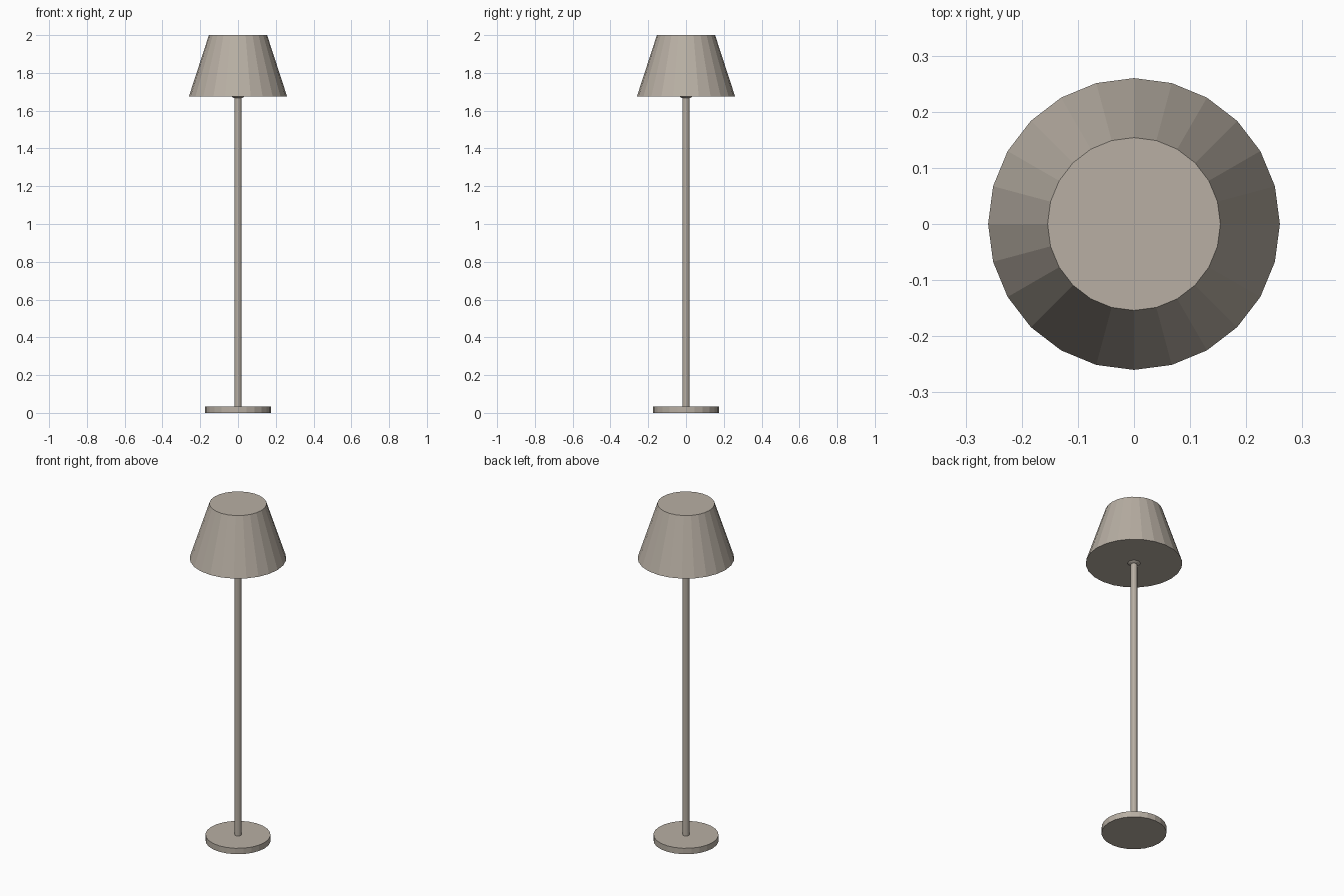
import bpy

SIDES = 24

cube = bpy.data.objects.get("Cube")
if cube:
    bpy.data.objects.remove(cube, do_unlink=True)

# One warm grey for the whole lamp
COLOUR = (0.48, 0.43, 0.37, 1)
mat = bpy.data.materials.new("warm_grey")
mat.use_nodes = True
mat.diffuse_color = COLOUR
mat.node_tree.nodes["Principled BSDF"].inputs["Base Color"].default_value = COLOUR


def finish(name):
    obj = bpy.context.object
    obj.name = name
    obj.data.name = name
    obj.data.materials.append(mat)
    return obj


def tapered_cylinder(name, r_bottom, r_top, z_bottom, z_top, sides=SIDES):
    bpy.ops.mesh.primitive_cone_add(
        vertices=sides, radius1=r_bottom, radius2=r_top,
        depth=z_top - z_bottom, location=(0, 0, (z_bottom + z_top) / 2))
    return finish(name)


# Foot, stem and closed shade
tapered_cylinder("base", 0.175, 0.175, 0, 0.035)
tapered_cylinder("pole", 0.018, 0.018, 0.035, 1.70, 12)
tapered_cylinder("shade", 0.26, 0.154, 1.675, 2.0)

# Bulb, just showing below the shade
bpy.ops.mesh.primitive_uv_sphere_add(
    segments=SIDES, ring_count=12, radius=0.057, location=(0, 0, 1.72))
finish("bulb")
